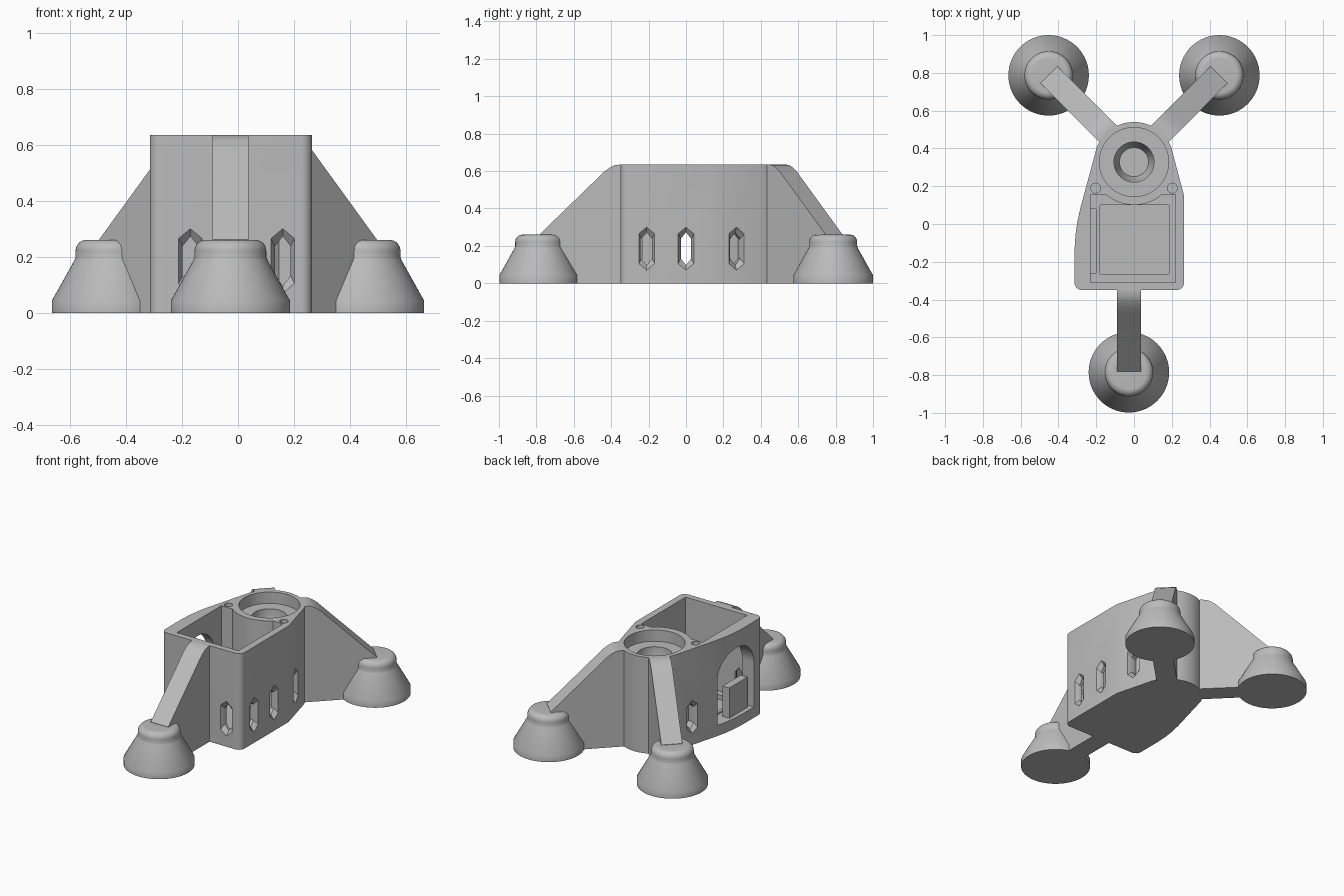
import bpy, bmesh
from math import radians, cos, sin, pi
from mathutils import Matrix, Vector

cube = bpy.data.objects.get("Cube")
if cube:
    bpy.data.objects.remove(cube, do_unlink=True)

grey = bpy.data.materials.new("plain_grey")
grey.use_nodes = True
COLOUR = (0.5, 0.5, 0.5, 1)
grey.diffuse_color = COLOUR
grey.node_tree.nodes["Principled BSDF"].inputs["Base Color"].default_value = COLOUR

HEIGHT = 0.635
RING_Y = 0.328  # centre of the round socket


def loft(name, loops):
    """Closed solid through a list of equal-length point loops."""
    bm = bmesh.new()
    rings = [[bm.verts.new(p) for p in loop] for loop in loops]
    n = len(rings[0])
    for a, b in zip(rings, rings[1:]):
        for i in range(n):
            j = (i + 1) % n
            bm.faces.new((a[i], a[j], b[j], b[i]))
    bm.faces.new(rings[0][::-1])
    bm.faces.new(rings[-1])
    bmesh.ops.recalc_face_normals(bm, faces=bm.faces)
    mesh = bpy.data.meshes.new(name)
    bm.to_mesh(mesh)
    bm.free()
    mesh.materials.append(grey)
    ob = bpy.data.objects.new(name, mesh)
    bpy.context.collection.objects.link(ob)
    return ob


def prism(name, outline, z0, z1):
    return loft(name, [[(x, y, z) for x, y in outline] for z in (z0, z1)])


def arc(cx, cy, r, a0, a1, n):
    return [(cx + r * cos(radians(a0 + (a1 - a0) * i / n)),
             cy + r * sin(radians(a0 + (a1 - a0) * i / n))) for i in range(n + 1)]


def turned(name, profile, cx, cy, n=64):
    """Round solid from (radius, height) pairs."""
    return loft(name, [[(cx + r * cos(2 * pi * i / n), cy + r * sin(2 * pi * i / n), z)
                        for i in range(n)] for r, z in profile])


def select(ob):
    bpy.ops.object.select_all(action='DESELECT')
    ob.select_set(True)
    bpy.context.view_layer.objects.active = ob


def smooth(ob):
    select(ob)
    bpy.ops.object.shade_smooth_by_angle(angle=radians(30))


def cut(ob, cutter):
    cutter.hide_render = True
    mod = ob.modifiers.new("cut", 'BOOLEAN')
    mod.operation = 'DIFFERENCE'
    mod.solver = 'EXACT'
    mod.object = cutter
    select(ob)
    bpy.ops.object.modifier_apply(modifier=mod.name)
    bpy.data.objects.remove(cutter, do_unlink=True)


# Main housing
outline = (arc(-0.275, -0.31, 0.04, 180, 270, 6) + arc(0.225, -0.31, 0.04, 270, 360, 6)
           + [(0.265, 0.15)] + arc(0, RING_Y, 0.212, 22, 158, 32)
           + [(-0.285, 0.08), (-0.3, 0.01), (-0.31, -0.06), (-0.315, -0.14)])
body = prism("housing", outline, 0, HEIGHT)

# Open pocket that wraps round the socket tube, with a stepped floor
pocket = ([(-0.23, -0.31), (0.22, -0.31), (0.22, 0.155)]
          + arc(0, RING_Y, 0.227, -49.6, -130.4, 24) + [(-0.23, 0.155)])
cut(body, prism("pocket_cutter", pocket, 0.08, 1))
cut(body, prism("floor_cutter", [(-0.18, -0.265), (0.185, -0.265), (0.185, 0.1), (-0.18, 0.1)],
                0.05, 0.3))

# Round stepped socket and the two screw holes
cut(body, turned("socket_cutter", [(0.077, 0.42), (0.106, 0.5), (0.106, 0.56),
                                   (0.183, 0.56), (0.183, 1)], 0, RING_Y))
for side in (-1, 1):
    cut(body, turned("screw_cutter", [(0.026, 0.45), (0.026, 1)], side * 0.203, 0.19, 24))

# Arched opening in the side wall
arch = [(-0.26, 0.07), (0.08, 0.07)] + arc(-0.09, 0.36, 0.17, 0, 180, 32)
cut(body, loft("arch_cutter", [[(x, y, z) for y, z in arch] for x in (-0.5, -0.2)]))


# Tall six-sided vents with flared rims
def vent(x, y, angle):
    place = Matrix.Translation((x, y, 0.185)) @ Matrix.Rotation(radians(angle), 4, 'Z')
    loops = []
    for depth, w, h in ((0.02, 0.052, 0.128), (0, 0.042, 0.115),
                        (-0.025, 0.028, 0.088), (-0.07, 0.028, 0.088)):
        hexagon = [(0, h), (w, h - 0.035), (w, 0.035 - h), (0, -h), (-w, 0.035 - h), (-w, h - 0.035)]
        loops.append([place @ Vector((depth, a, b)) for a, b in hexagon])
    cut(body, loft("vent_cutter", loops))


for x, y, angle in ((0.265, -0.21, 0), (0.265, 0, 0), (0.233, 0.27, 15),
                    (-0.238, 0.27, 166), (-0.17, -0.35, -90), (0.16, -0.35, -90)):
    vent(x, y, angle)
smooth(body)

# Upright tab standing in the arch
prism("arch_tab", [(-0.285, -0.235), (-0.235, -0.235), (-0.235, -0.045), (-0.285, -0.045)],
      0.06, 0.27)


# Sloping leg webs, each ending over a foot
def leg(name, origin, angle, start, end):
    place = Matrix.Translation(origin) @ Matrix.Rotation(radians(angle), 4, 'Z')
    side = [(start - 0.018, 0), (start - 0.018, HEIGHT), (start, HEIGHT), (start + 0.03, 0.632),
            (start + 0.06, 0.617), (start + 0.09, 0.595), (start + 0.12, 0.565),
            (end, 0.262), (end, 0)]
    smooth(loft(name, [[place @ Vector((s, w, z)) for s, z in side] for w in (-0.064, 0.064)]))


# Conical feet with rounded caps
def foot(name, x, y):
    cap = [(r, z) for r, z in arc(0.09, 0.222, 0.038, 0, 90, 8)]
    smooth(turned(name, [(0.213, 0), (0.213, 0.043), (0.132, 0.188), (0.128, 0.2)] + cap, x, y))


leg("front_leg", (-0.027, 0, 0), -90, 0.35, 0.782)
foot("front_foot", -0.027, -0.785)
for label, s in (("left", 1), ("right", -1)):
    leg("back_leg_" + label, (0, 0.34, 0), 90 - 45 * s, 0.206, 0.637)
    foot("back_foot_" + label, 0.452 * s, 0.787)
